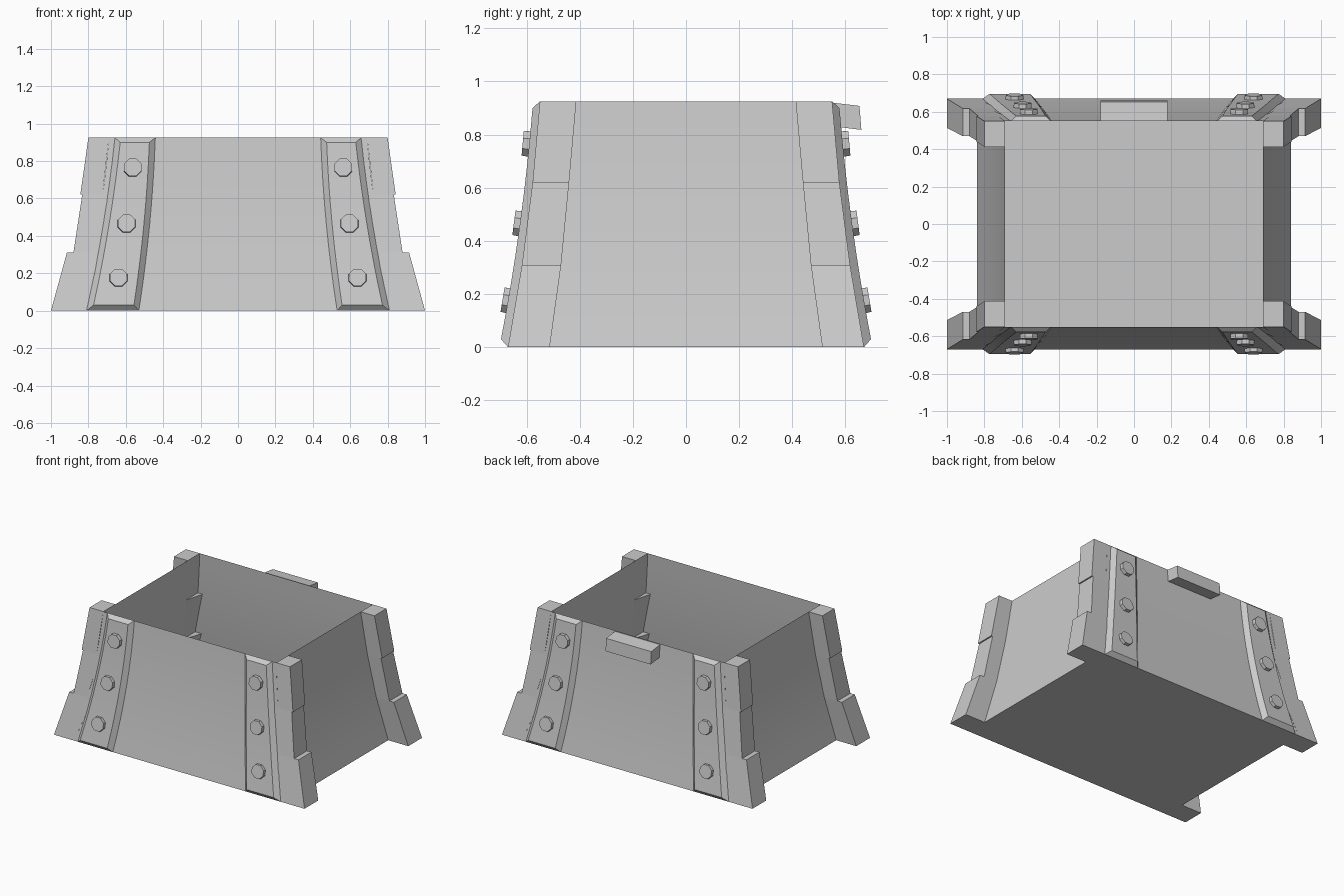
import bpy, bmesh
from mathutils import Matrix, Vector

if "Cube" in bpy.data.objects:
    bpy.data.objects.remove(bpy.data.objects["Cube"])

H = 0.925          # height of the box


def flare(z, bottom, drop):
    """Trumpet-like curve: wide at the floor, narrower at the rim."""
    t = z / H
    return bottom - drop * (1.46 * t - 0.46 * t * t)


def front(z):      # half depth of the box (also the strap centre line in x)
    return flare(z, 0.67, 0.12)


def side(z):       # half width of the box
    return flare(z, 0.84, 0.15)


def finish(name, bm, mirror=(False, False), smooth=False, fix=True):
    if fix:
        bmesh.ops.recalc_face_normals(bm, faces=bm.faces[:])
    me = bpy.data.meshes.new(name)
    bm.to_mesh(me)
    bm.free()
    ob = bpy.data.objects.new(name, me)
    bpy.context.collection.objects.link(ob)
    if any(mirror):
        m = ob.modifiers.new("mirror", 'MIRROR')
        m.use_axis = (mirror[0], mirror[1], False)
        m.use_mirror_merge = False
    if smooth:
        bpy.ops.object.select_all(action='DESELECT')
        ob.select_set(True)
        bpy.context.view_layer.objects.active = ob
        bpy.ops.object.shade_smooth_by_angle(angle=0.4)
    return ob


def loft(bm, sections, closed=True, cap_start=True, cap_end=True):
    rows = [[bm.verts.new(p) for p in s] for s in sections]
    n = len(rows[0])
    for a, b in zip(rows, rows[1:]):
        for i in range(n if closed else n - 1):
            j = (i + 1) % n
            bm.faces.new((a[i], a[j], b[j], b[i]))
    if cap_start:
        bm.faces.new(rows[0][::-1])
    if cap_end:
        bm.faces.new(rows[-1])


STEPS = 8
levels = [H * i / STEPS for i in range(STEPS + 1)]

# Open box: floor and thin flared walls
bm = bmesh.new()
loft(bm, [[(-side(z), -front(z), z), (side(z), -front(z), z),
           (side(z), front(z), z), (-side(z), front(z), z)] for z in levels],
     cap_end=False)
finish("box_walls", bm, smooth=True, fix=False)

# Corner posts: three stepped blocks each (z0, z1, outer x0, x1, inner y0, y1)
bm = bmesh.new()
for z0, z1, x0, x1, y0, y1, poke in (
        (0.0, 0.31, 1.0, 0.915, 0.513, 0.47, 0.05),
        (0.31, 0.62, 0.88, 0.833, 0.47, 0.44, 0.035),
        (0.62, H, 0.843, 0.80, 0.44, 0.413, 0.0)):
    loft(bm, [[(x, -front(z), z), (x, -y, z), (side(z), -y, z),
               (side(z) - p, -front(z), z)]
              for z, x, y, p in ((z0, x0, y0, 0.0), (z1, x1, y1, poke))])
finish("corner_posts", bm, (True, True))

# Curved straps with bevelled edges
bm = bmesh.new()
sections = []
for z in levels:
    zf = 0.03 + (0.90 - 0.03) * z / H
    half, half_f = (0.14 - 0.032 * q / H for q in (z, zf))
    half_f -= 0.031
    c, cf = front(z), front(zf)
    yf = -cf - 0.032 + 0.006 * z / H
    sections.append([(c + half, -front(z), z), (cf + half_f, yf, zf),
                     (cf - half_f, yf, zf), (c - half, -front(z), z)])
loft(bm, sections, closed=False)
ob = finish("straps", bm, (True, True), smooth=True)

# Bolts on the straps
bm = bmesh.new()
for z in (0.175, 0.465, 0.765):
    slope = (front(z + 0.01) - front(z - 0.01)) / 0.02
    n = Vector((0, -1, -slope)).normalized()
    pos = Vector((front(z), -front(z) - 0.03, z)) + n * 0.008
    mat = Matrix.Translation(pos) @ n.to_track_quat('Z', 'Y').to_matrix().to_4x4()
    mat = mat @ Matrix.Rotation(0.39, 4, 'Z')
    bmesh.ops.create_cone(bm, cap_ends=True, segments=8, radius1=0.052,
                          radius2=0.05, depth=0.028, matrix=mat)
finish("bolts", bm, (True, True))

# Tilted block on the back rim
bm = bmesh.new()
profile = [(0.552, 0.92), (0.653, 0.908), (0.66, 0.818), (0.562, 0.83)]
loft(bm, [[(x, y, z) for y, z in profile] for x in (-0.18, 0.18)])
finish("back_catch", bm)
